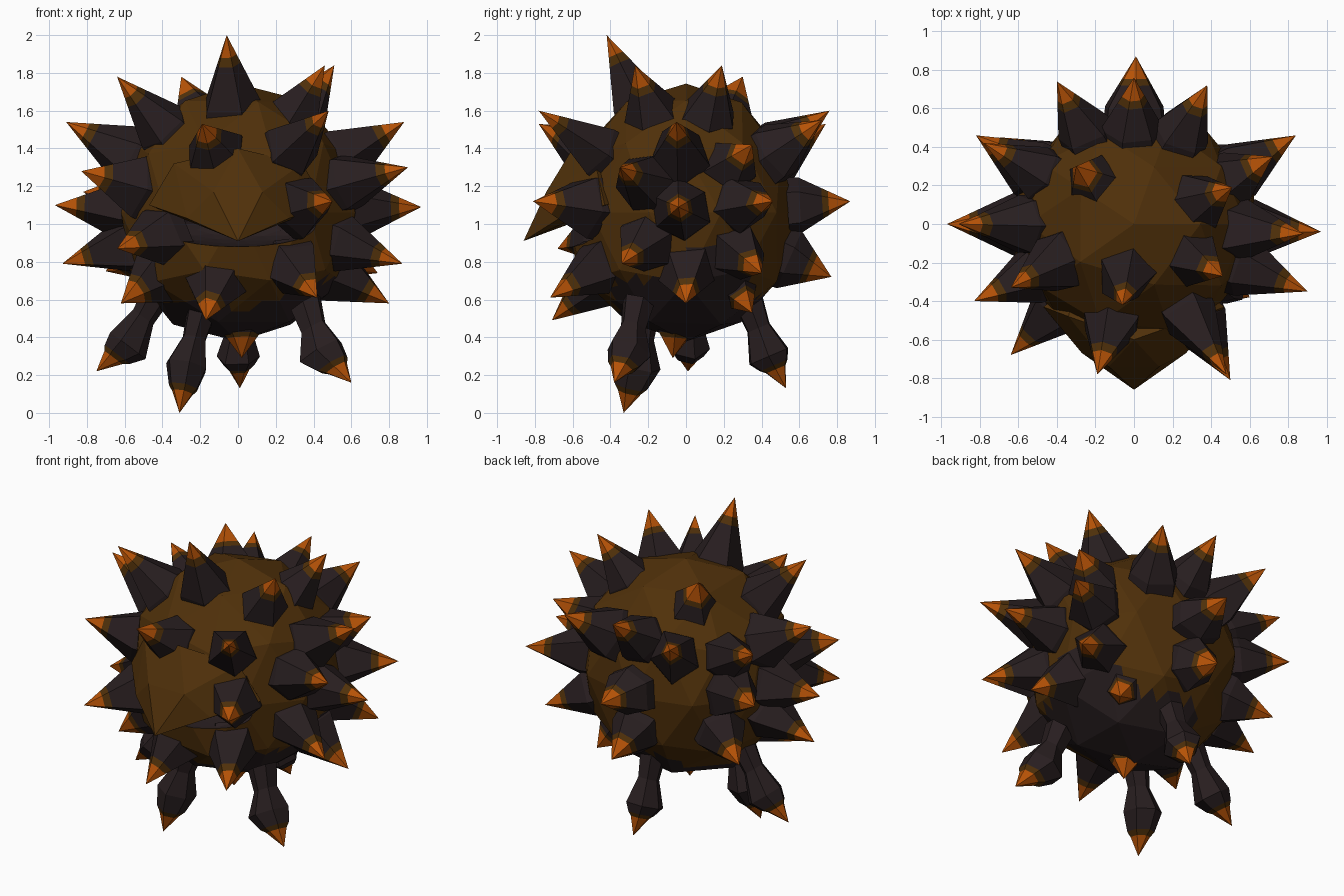
import bpy, bmesh, math, random
from mathutils import Vector

random.seed(4)
if "Cube" in bpy.data.objects:
    bpy.data.objects.remove(bpy.data.objects["Cube"])


def material(name, rgb):
    m = bpy.data.materials.new(name)
    m.use_nodes = True
    m.diffuse_color = (*rgb, 1)
    m.node_tree.nodes["Principled BSDF"].inputs["Base Color"].default_value = (*rgb, 1)
    return m


MATS = [material("shell brown", (.080, .030, .003)),
        material("horn dark", (.021, .013, .014)),
        material("tip orange", (.47, .085, .002))]
BROWN, DARK, ORANGE = range(3)
CENTRE = Vector((0, 0, 1.06))


def finish(name, bm):
    bmesh.ops.recalc_face_normals(bm, faces=bm.faces)
    mesh = bpy.data.meshes.new(name)
    bm.to_mesh(mesh)
    bm.free()
    for m in MATS:
        mesh.materials.append(m)
    ob = bpy.data.objects.new(name, mesh)
    bpy.context.collection.objects.link(ob)
    return ob


def horn(name, rings, tip, sides=5):
    """Loft flat-sided rings (centre, radius, colour above) up to a point."""
    bm = bmesh.new()
    axis = (tip - rings[0][0]).normalized()
    side = axis.cross(Vector((.3, .2, 1))).normalized()
    up = axis.cross(side)
    phase = random.uniform(0, math.tau)
    wobble = [random.uniform(.9, 1.12) for _ in range(sides)]
    loops = []
    for centre, radius, _ in rings:
        loop = []
        for k in range(sides):
            a = phase + math.tau * k / sides
            loop.append(bm.verts.new(centre + (side * math.cos(a) + up * math.sin(a)) * radius * wobble[k]))
        loops.append(loop)
    bm.faces.new(loops[0]).material_index = rings[0][2]
    point = bm.verts.new(tip)
    for i, loop in enumerate(loops):
        for k in range(sides):
            n = (k + 1) % sides
            if i + 1 < len(loops):
                f = bm.faces.new((loop[k], loop[n], loops[i + 1][n], loops[i + 1][k]))
            else:
                f = bm.faces.new((loop[k], loop[n], point))
            f.material_index = rings[i][2]
    return finish(name, bm)


# Body: coarsely faceted ball with a fuller jaw; facets split finely for the belly patch
bm = bmesh.new()
bmesh.ops.create_icosphere(bm, subdivisions=2, radius=1.01)
for v in bm.verts:
    v.co *= random.uniform(.985, 1.02)
    depth = .62 if v.co.y < 0 else .585
    v.co = Vector((v.co.x * .64, v.co.y * depth, v.co.z * .68)) + CENTRE
    if v.co.y < 0 and .55 < v.co.z < 1:
        v.co.y *= 1.08
bmesh.ops.subdivide_edges(bm, edges=bm.edges, cuts=3, use_grid_fill=True)
for f in bm.faces:
    c = f.calc_center_median()
    edge = .60 + .14 * c.x + .05 * math.sin(9 * c.x + 5 * c.y)
    if c.x > .2:
        edge += .22 * math.exp(-((c.y - .12) / .25) ** 2) * min(1, (c.x - .2) / .2)
    f.material_index = DARK if c.z < edge else BROWN
body = finish("body", bm)

# Mouth: a dark crescent hollow carved from the body
bm = bmesh.new()
bmesh.ops.create_icosphere(bm, subdivisions=3, radius=1)
for v in bm.verts:
    v.co = Vector((v.co.x * .50, v.co.y * .28 - .60, v.co.z * .12 + 1.0))
for f in bm.faces:
    f.material_index = DARK
cutter = finish("mouth_cutter", bm)
cutter.hide_render = True
cut = body.modifiers.new("mouth", "BOOLEAN")
cut.operation, cut.object, cut.solver = "DIFFERENCE", cutter, "EXACT"
bpy.context.view_layer.objects.active = body
bpy.ops.object.modifier_apply(modifier=cut.name)
bpy.data.objects.remove(cutter)

# Upper lip: a broad pointed beak hanging over the mouth
bm = bmesh.new()
bm.verts.new((0, -.86, .91))
bm.verts.new((0, -.60, 1.40))
bm.verts.new((0, -.40, 1.08))
for s in (-1, 1):
    for p in ((.13, -.74, 1.17), (.27, -.67, 1.03), (.47, -.43, 1.10), (.34, -.48, 1.32), (.30, -.30, 1.12)):
        bm.verts.new((s * p[0], p[1], p[2]))
bmesh.ops.convex_hull(bm, input=bm.verts)
finish("upper_lip", bm)

# Spikes: tip points, each horn grows outward from the body centre
TIPS = [
    # crown
    (-.06, -.42, 2.0), (-.64, -.33, 1.78), (-.30, .30, 1.78), (.51, .19, 1.84), (.46, -.27, 1.84),
    # upper ring
    (-.91, 0, 1.54), (.88, -.05, 1.54), (-.19, -.78, 1.53), (.48, -.78, 1.60),
    (0, .76, 1.60), (-.40, .74, 1.53), (.38, .72, 1.55), (.72, .35, 1.42), (-.78, .42, 1.48),
    # middle ring
    (-.83, -.40, 1.28), (.90, -.35, 1.30), (-.97, 0, 1.10), (.97, -.04, 1.09),
    (.50, -.81, 1.12), (.01, .87, 1.12), (.84, .46, 1.12), (-.82, .46, 1.17),
    # lower ring
    (-.93, 0, .79), (.87, -.34, .79), (-.64, -.68, .87), (-.17, -.71, .49), (.42, -.72, .61),
    (-.62, -.35, .58), (.80, 0, .58), (-.70, .45, .75), (.74, .40, .74), (0, .77, .72),
    # stubs
    (.40, .35, .53), (.02, -.07, .29),
]
for i, t in enumerate(TIPS):
    tip = Vector(t)
    base = CENTRE + (tip - CENTRE).normalized() * .54
    length = (tip - base).length
    wide = .165 * min(1, length / .28)
    neck = 1 - .115 / max(length, .25)
    rings = []
    for frac, colour in ((0, DARK), (.2, DARK), (neck - .1, BROWN), (neck, ORANGE)):
        radius = wide * min(1, (1 - frac) * 1.2)
        rings.append((base.lerp(tip, frac), radius, colour))
    horn(f"spike_{i + 1}", rings, tip, 5 + i % 2)

# Legs: thin ankle, swollen claw and bright point (hip, swell, tip)
LEGS = {
    "right_leg": ((-.42, .02, .66), (-.59, .02, .36), (-.75, .01, .22)),
    "front_right_leg": ((-.19, -.22, .54), (-.27, -.25, .25), (-.31, -.33, 0)),
    "back_leg": ((.01, .33, .60), (.0, .44, .30), (.01, .53, .13)),
    "front_left_leg": ((.36, -.26, .58), (.44, -.31, .32), (.60, -.38, .16)),
}
for name, points in LEGS.items():
    hip, swell, tip = map(Vector, points)
    neck = 1 - .115 / (tip - swell).length
    rings = [(hip, .085, DARK), (hip.lerp(swell, .5), .068, DARK), (swell, .12, DARK),
             (swell.lerp(tip, neck - .12), .085, BROWN),
             (swell.lerp(tip, neck), .06, ORANGE)]
    horn(name, rings, tip, 6)
